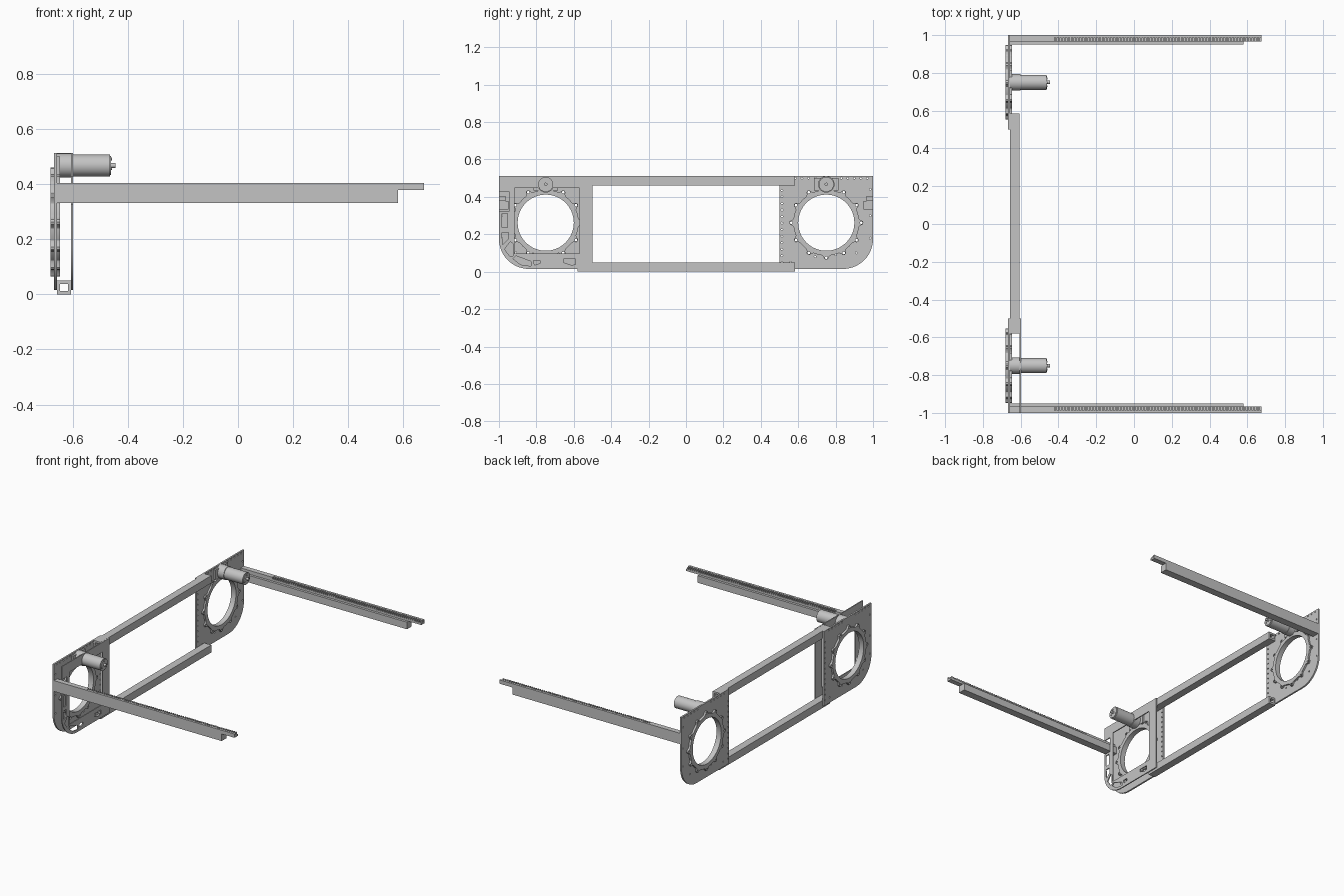
import bpy
import bmesh
from math import sin, cos, pi, radians
from mathutils import Matrix, Vector

cube = bpy.data.objects.get("Cube")
if cube:
    bpy.data.objects.remove(cube)

metal = bpy.data.materials.new("light grey metal")
metal.use_nodes = True
GREY = (0.55, 0.55, 0.55, 1)
metal.diffuse_color = GREY
metal.node_tree.nodes["Principled BSDF"].inputs["Base Color"].default_value = GREY
parts = []

# local x, y, z of flat profiles become world y, z, x
SIDEWAYS = Matrix(((0, 0, 1, 0), (1, 0, 0, 0), (0, 1, 0, 0), (0, 0, 0, 1)))


def add(name, mesh):
    mesh.materials.clear()
    mesh.materials.append(metal)
    ob = bpy.data.objects.new(name, mesh)
    bpy.context.collection.objects.link(ob)
    parts.append(ob)
    return ob


def circle(cy, cz, r, n=12):
    return [(cy + r * cos(2 * pi * i / n), cz + r * sin(2 * pi * i / n)) for i in range(n)]


def rect(y0, y1, z0, z1):
    return [(y0, z0), (y1, z0), (y1, z1), (y0, z1)]


def sheet(name, loops, x0, x1, side=1):
    """Flat part from an outline and its holes, spanning x0 to x1."""
    curve = bpy.data.curves.new(name, "CURVE")
    curve.dimensions = "2D"
    curve.fill_mode = "BOTH"
    curve.extrude = (x1 - x0) / 2
    for loop in loops:
        spline = curve.splines.new("POLY")
        spline.points.add(len(loop) - 1)
        for p, (y, z) in zip(spline.points, loop):
            p.co = (y * side, z, 0, 1)
        spline.use_cyclic_u = True
    temp = bpy.data.objects.new("temp", curve)
    bpy.context.collection.objects.link(temp)
    bpy.context.view_layer.update()
    mesh = bpy.data.meshes.new_from_object(temp.evaluated_get(bpy.context.evaluated_depsgraph_get()))
    bpy.data.objects.remove(temp)
    mesh.transform(Matrix.Translation(((x0 + x1) / 2, 0, 0)) @ SIDEWAYS)
    bm = bmesh.new()
    bm.from_mesh(mesh)
    bmesh.ops.remove_doubles(bm, verts=bm.verts, dist=0.00001)
    bmesh.ops.recalc_face_normals(bm, faces=bm.faces)
    bm.to_mesh(mesh)
    bm.free()
    return add(name, mesh)


def boxes(name, spans):
    """One object from boxes given as (x0, x1, y0, y1, z0, z1)."""
    bm = bmesh.new()
    for x0, x1, y0, y1, z0, z1 in spans:
        size = Vector((x1 - x0, abs(y1 - y0), z1 - z0))
        mid = Vector((x0 + x1, y0 + y1, z0 + z1)) / 2
        bmesh.ops.create_cube(bm, size=1, matrix=Matrix.Translation(mid) @ Matrix.Diagonal(size).to_4x4())
    mesh = bpy.data.meshes.new(name)
    bm.to_mesh(mesh)
    bm.free()
    return add(name, mesh)


def turned(name, cy, cz, steps, n=32):
    """Stepped shaft along x from (x0, x1, radius) sections."""
    bm = bmesh.new()
    for x0, x1, r in steps:
        place = Matrix.Translation(((x0 + x1) / 2, cy, cz)) @ Matrix.Rotation(pi / 2, 4, "Y")
        bmesh.ops.create_cone(bm, cap_ends=True, segments=n, radius1=r, radius2=r, depth=x1 - x0, matrix=place)
    mesh = bpy.data.meshes.new(name)
    bm.to_mesh(mesh)
    bm.free()
    return add(name, mesh)


# wheel opening and bolt layout shared by plates and rings
CY, CZ, MZ = 0.75, 0.262, 0.467
OPENING = circle(CY, CZ, 0.15, 64)
BOLTS = [circle(y, z, 0.007) for y, z in circle(CY, CZ, 0.187)]
RIVETS = [circle(0.513, 0.05 + 0.035 * i, 0.005, 8) for i in range(12)]
RIVETS += [circle(0.55 + 0.035 * i, 0.5, 0.005, 8) for i in range(13) if not 4 < i < 8]
RIVETS += [circle(0.985, z, 0.005, 8) for z in (0.18, 0.3, 0.44)]
RIVETS += [circle(y, z, 0.005, 8) for y, z in ((0.91, 0.1), (0.8, 0.09), (0.69, 0.08), (0.56, 0.05))]


def corner(r=0.16, n=16):
    return [(1 - r + r * sin(a), 0.015 + r - r * cos(a)) for a in (pi / 2 * i / n for i in range(n + 1))]


# ring outline swelling into a lobe at every bolt
def lobed_ring():
    out = []
    for i in range(144):
        a = 2 * pi * i / 144
        off = abs((a + pi / 12) % (pi / 6) - pi / 12)
        r = 0.176 + 0.022 * max(0, 1 - (off / 0.09) ** 2) ** 0.5
        out.append((CY + r * cos(a), CZ + r * sin(a)))
    return out


PLATE = [(0.5, 0.015)] + corner() + [(1, 0.512), (0.5, 0.512)]
for label, s in (("front", -1), ("back", 1)):
    # outer side plate with bearing rings on both faces
    sheet(label + "_side_plate", [PLATE, OPENING] + BOLTS + RIVETS, -0.667, -0.656, s)
    sheet(label + "_outer_ring", [lobed_ring(), OPENING] + BOLTS, -0.68, -0.667, s)
    sheet(label + "_inner_ring", [lobed_ring(), OPENING] + BOLTS, -0.656, -0.645, s)

    # drive motor
    my = CY * s
    turned(label + "_motor_gearbox", my, MZ, [(-0.656, -0.6, 0.044)])
    turned(label + "_motor", my, MZ, [(-0.6, -0.464, 0.04), (-0.464, -0.46, 0.034), (-0.46, -0.445, 0.009)])
    boxes(label + "_motor_mount", [(-0.656, -0.645, my - 0.065, my + 0.065, 0.435, 0.5)])
    for k in range(3):
        a = radians(90 + 120 * k)
        turned(label + "_motor_screw", my + 0.024 * cos(a), MZ + 0.024 * sin(a), [(-0.46, -0.457, 0.005)], 10)

    # arm with a toothed rack set behind a flange
    boxes(label + "_arm", [(-0.656, 0.58, 0.95 * s, s, 0.332, 0.379),
                           (-0.656, -0.43, 0.966 * s, s, 0.379, 0.404)])
    pitch = 1.105 / 74
    teeth = [(-0.43 + pitch * i, -0.43 + pitch * (i + 0.55), 0.966 * s, 0.987 * s, 0.392, 0.404) for i in range(74)]
    boxes(label + "_rack", [(-0.43, 0.675, 0.966 * s, 0.987 * s, 0.379, 0.392),
                            (-0.43, 0.675, 0.987 * s, s, 0.379, 0.404)] + teeth)

# inner cover plate on the front module, notched for the arm
COVER = [(0.5, 0.015)] + corner() + [(1, 0.325), (0.945, 0.325), (0.945, 0.425), (1, 0.425),
                                    (1, 0.512), (0.5, 0.512)]
POCKETS = [rect(0.57, 0.918, 0.097, 0.447),
           [(0.95, 0.21), (0.985, 0.21), (0.98, 0.145), (0.95, 0.175)],
           [(0.94, 0.16), (0.97, 0.12), (0.94, 0.08), (0.925, 0.085), (0.925, 0.15)],
           [(0.91, 0.085), (0.925, 0.07), (0.885, 0.038), (0.83, 0.03), (0.83, 0.055)],
           [(0.78, 0.06), (0.78, 0.045), (0.81, 0.035), (0.815, 0.06)],
           [(0.59, 0.04), (0.61, 0.035), (0.655, 0.05), (0.655, 0.068), (0.59, 0.068)],
           rect(0.955, 0.985, 0.235, 0.31)]
sheet("front_cover_plate", [COVER] + POCKETS, -0.605, -0.598, -1)

# hollow square cross beams
for label, z in (("lower", 0), ("upper", 0.462)):
    boxes(label + "_cross_beam", [(-0.656, -0.645, -0.58, 0.584, z, z + 0.05),
                                  (-0.617, -0.606, -0.58, 0.584, z, z + 0.05),
                                  (-0.645, -0.617, -0.58, 0.584, z, z + 0.012),
                                  (-0.645, -0.617, -0.58, 0.584, z + 0.038, z + 0.05)])

# smooth the round walls and keep hard edges
bpy.ops.object.select_all(action="DESELECT")
for ob in parts:
    ob.select_set(True)
bpy.context.view_layer.objects.active = parts[0]
bpy.ops.object.shade_smooth_by_angle(angle=radians(30))
